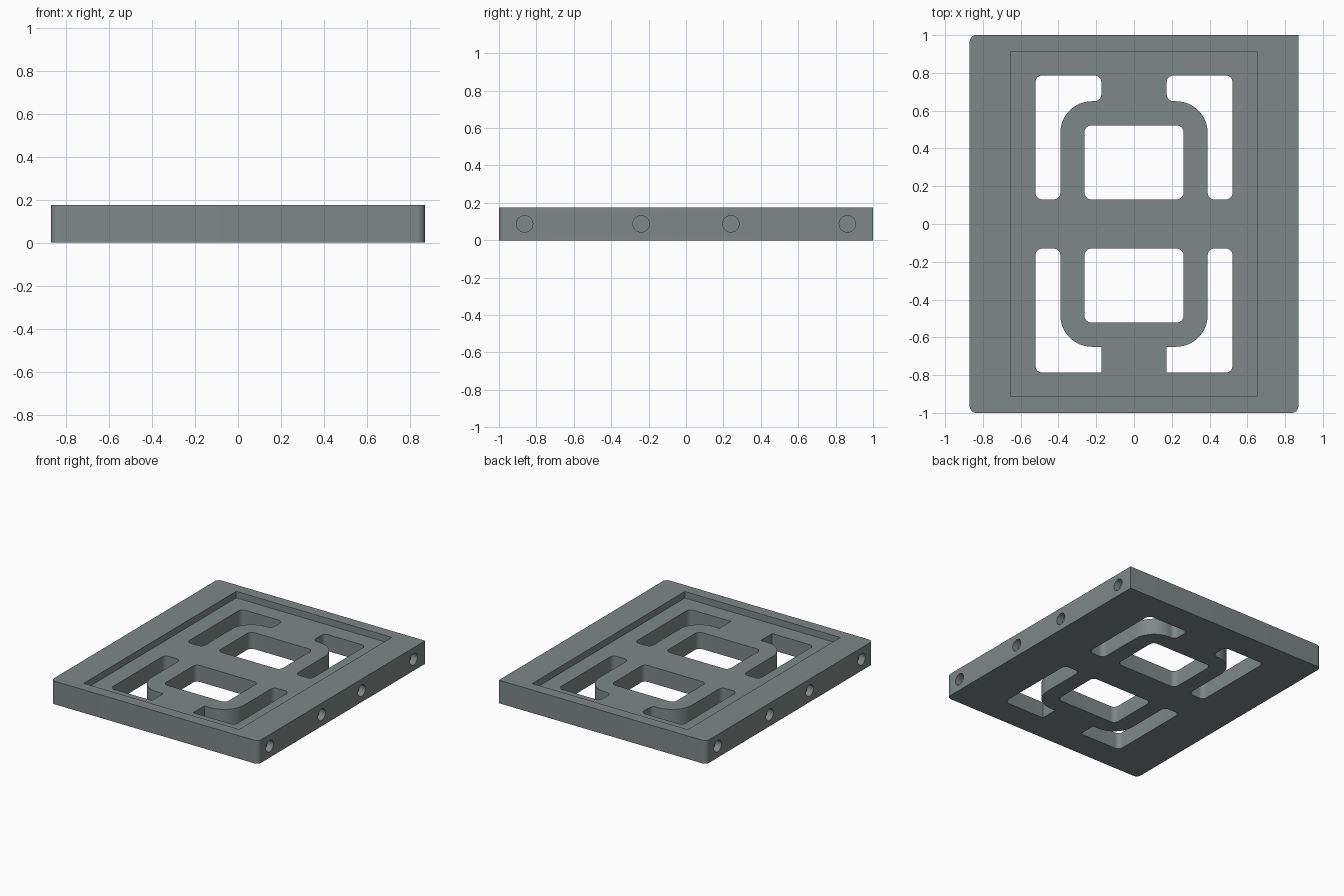
import bpy, bmesh, math
from mathutils import Vector, Matrix

if "Cube" in bpy.data.objects:
    bpy.data.objects.remove(bpy.data.objects["Cube"])

HEIGHT = 0.175
RECESS_DEPTH = 0.05
HOLE_DEPTH = 0.05
R = 0.036          # small corner radius

grey = bpy.data.materials.new("slate grey")
grey.diffuse_color = (0.21, 0.25, 0.245, 1)
grey.use_nodes = True
grey.node_tree.nodes["Principled BSDF"].inputs["Base Color"].default_value = grey.diffuse_color


def rounded(corners):
    """Outline from (x, y, radius) corners, each rounded by a tangent arc."""
    out, n = [], len(corners)
    for i, (x, y, r) in enumerate(corners):
        p = Vector((x, y))
        if r == 0:
            out.append(p)
            continue
        a = (Vector(corners[i - 1][:2]) - p).normalized()
        b = (Vector(corners[(i + 1) % n][:2]) - p).normalized()
        c = p + (a + b) * r                      # right-angled corners
        steps = 8 if r < 0.1 else 16
        for k in range(steps + 1):
            t = k / steps * math.pi / 2
            out.append(c - b * r * math.cos(t) - a * r * math.sin(t))
    return out


def finish(bm, name):
    bmesh.ops.recalc_face_normals(bm, faces=bm.faces)
    mesh = bpy.data.meshes.new(name)
    bm.to_mesh(mesh)
    bm.free()
    mesh.materials.append(grey)
    obj = bpy.data.objects.new(name, mesh)
    bpy.context.collection.objects.link(obj)
    return obj


def prism(name, corners, z0, z1):
    bm = bmesh.new()
    face = bm.faces.new([bm.verts.new((p.x, p.y, z0)) for p in rounded(corners)])
    top = bmesh.ops.extrude_face_region(bm, geom=[face])["geom"]
    bmesh.ops.translate(bm, vec=(0, 0, z1 - z0),
                        verts=[v for v in top if isinstance(v, bmesh.types.BMVert)])
    return finish(bm, name)


def box_corners(x0, x1, y0, y1, r):
    return [(x0, y0, r), (x1, y0, r), (x1, y1, r), (x0, y1, r)]


# plate with one square corner
outline = box_corners(-0.87, 0.87, -1, 1, R)
outline[2] = (0.87, 1, 0)
plate = prism("plate", outline, 0, HEIGHT)

# shallow rectangular recess in the top
cutters = [prism("recess_cutter", box_corners(-0.655, 0.65, -0.914, 0.914, 0),
                 HEIGHT - RECESS_DEPTH, HEIGHT + 0.1)]

# centre windows and the L-shaped slots around them
for sy in (1, -1):
    cutters.append(prism("window_cutter", box_corners(-0.262, 0.262, sy * 0.13, sy * 0.522, R),
                         -0.1, HEIGHT + 0.1))
    tip = R if sy > 0 else 0                     # arm ends are square at the front
    for sx in (1, -1):
        slot = [(0.522, 0.13, R), (0.522, 0.786, R), (0.173, 0.786, tip),
                (0.173, 0.65, tip), (0.39, 0.65, 0.168), (0.39, 0.13, R)]
        cutters.append(prism("slot_cutter", [(sx * x, sy * y, r) for x, y, r in slot],
                             -0.1, HEIGHT + 0.1))

# blind round holes in both long sides
for sx in (1, -1):
    for y in (-0.863, -0.24, 0.24, 0.863):
        bm = bmesh.new()
        bmesh.ops.create_cone(bm, cap_ends=True, segments=32, radius1=0.044, radius2=0.044,
                              depth=2 * HOLE_DEPTH,
                              matrix=Matrix.Translation((sx * 0.87, y, HEIGHT / 2))
                              @ Matrix.Rotation(math.pi / 2, 4, 'Y'))
        cutters.append(finish(bm, "side_hole_cutter"))

# cut everything, then drop the cutters
bpy.context.view_layer.objects.active = plate
plate.select_set(True)
for c in cutters:
    c.hide_render = True
    mod = plate.modifiers.new("cut", 'BOOLEAN')
    mod.operation, mod.solver, mod.object = 'DIFFERENCE', 'EXACT', c
    bpy.ops.object.modifier_apply(modifier=mod.name)
    bpy.data.objects.remove(c)

bpy.ops.object.shade_smooth_by_angle(angle=math.radians(30))
